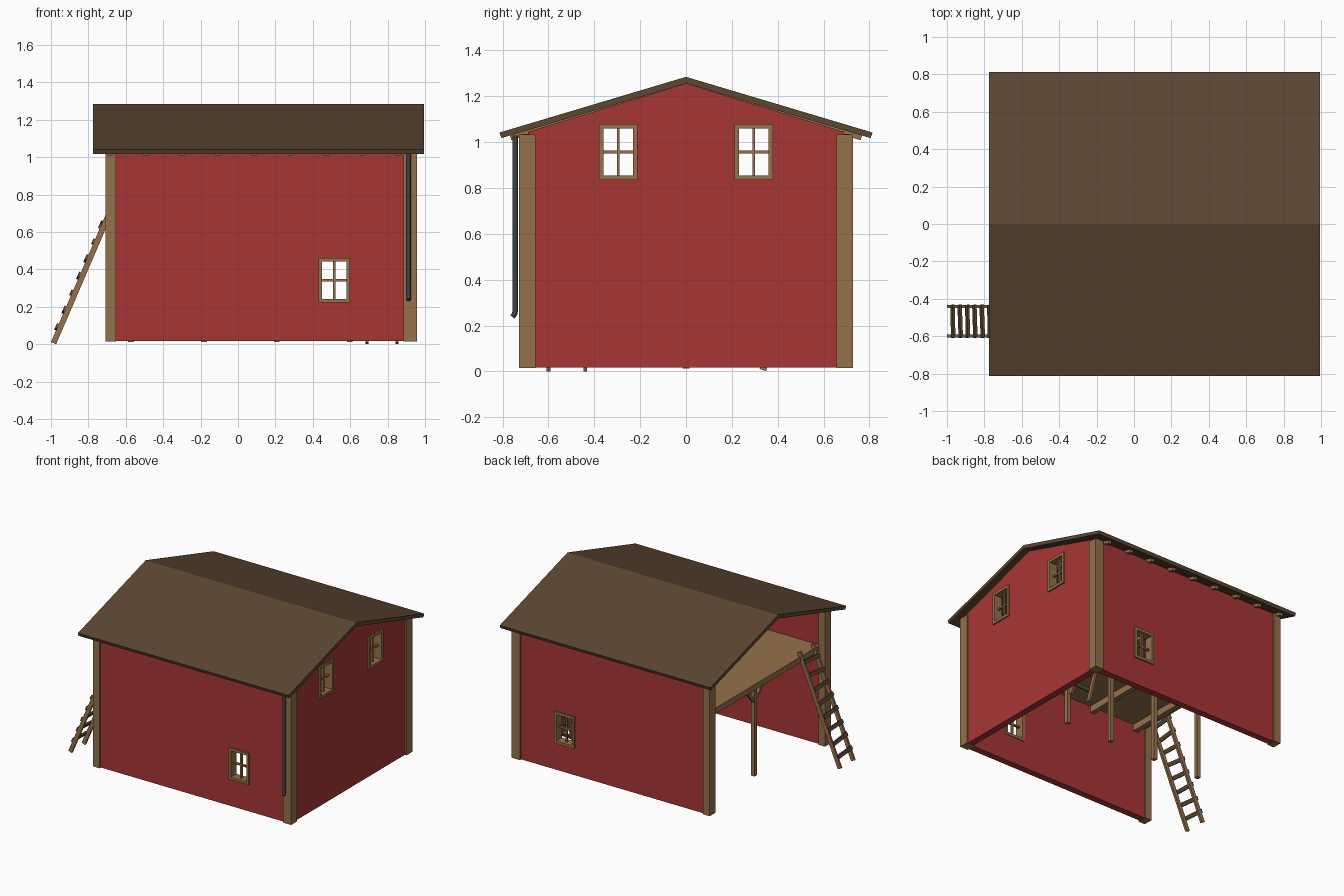
import bpy, bmesh, math, random
from mathutils import Vector, Matrix

if "Cube" in bpy.data.objects:
    bpy.data.objects.remove(bpy.data.objects["Cube"])

random.seed(4)


def material(name, rgb):
    m = bpy.data.materials.new(name)
    m.diffuse_color = (*rgb, 1)
    m.use_nodes = True
    m.node_tree.nodes["Principled BSDF"].inputs["Base Color"].default_value = m.diffuse_color
    return m


RED = material("barn red", (0.39, 0.036, 0.036))
TAN = material("light timber", (0.30, 0.165, 0.070))
BROWN = material("dark brown", (0.105, 0.063, 0.032))
GREY = material("pipe grey", (0.045, 0.052, 0.052))


def finish(name, bm, mat):
    bmesh.ops.recalc_face_normals(bm, faces=bm.faces)
    me = bpy.data.meshes.new(name)
    bm.to_mesh(me)
    bm.free()
    me.materials.append(mat)
    ob = bpy.data.objects.new(name, me)
    bpy.context.collection.objects.link(ob)
    return ob


def box(name, lo, hi, mat):
    lo, hi = Vector(lo), Vector(hi)
    bm = bmesh.new()
    bmesh.ops.create_cube(bm, size=1, matrix=Matrix.Translation((lo + hi) / 2)
                          @ Matrix.Diagonal((*(hi - lo), 1)))
    return finish(name, bm, mat)


def beam(name, p, q, width, depth, side, mat):
    """Bar from p to q; width is measured along the side direction."""
    p, q = Vector(p), Vector(q)
    z = (q - p).normalized()
    y = z.cross(Vector(side)).normalized()
    x = y.cross(z)
    rot = Matrix((x, y, z)).transposed().to_4x4()
    bm = bmesh.new()
    bmesh.ops.create_cube(bm, size=1, matrix=Matrix.Translation((p + q) / 2) @ rot
                          @ Matrix.Diagonal((width, depth, (q - p).length, 1)))
    return finish(name, bm, mat)


def extrude_x(name, profile, x0, x1, mat):
    bm = bmesh.new()
    f = bm.faces.new([bm.verts.new((x0, y, z)) for y, z in profile])
    ext = bmesh.ops.extrude_face_region(bm, geom=[f])
    bmesh.ops.translate(bm, vec=(x1 - x0, 0, 0),
                        verts=[v for v in ext["geom"] if isinstance(v, bmesh.types.BMVert)])
    return finish(name, bm, mat)


def cut(ob, lo, hi):
    cutter = box("cutter", lo, hi, ob.data.materials[0])
    m = ob.modifiers.new("opening", "BOOLEAN")
    m.operation, m.object, m.solver = "DIFFERENCE", cutter, "EXACT"
    dg = bpy.context.evaluated_depsgraph_get()
    me = bpy.data.meshes.new_from_object(ob.evaluated_get(dg))
    ob.modifiers.clear()
    ob.data = me
    bpy.data.objects.remove(cutter)


def window(name, axis, c, w0, w1, u0, u1, z0, z1):
    """Frame with cross bars; wall normal along axis, c to w range is depth."""
    def part(suffix, a, b, lo, hi, d0, d1):
        if axis == "x":
            box(name + suffix, (d0, a, lo), (d1, b, hi), TAN)
        else:
            box(name + suffix, (a, d0, lo), (b, d1, hi), TAN)
    t = 0.02
    part("_left_jamb", u0, u0 + t, z0, z1, w0, w1)
    part("_right_jamb", u1 - t, u1, z0, z1, w0, w1)
    part("_sill", u0 + t, u1 - t, z0, z0 + t, w0, w1)
    part("_head", u0 + t, u1 - t, z1 - t, z1, w0, w1)
    um, zm = (u0 + u1) / 2, (z0 + z1) / 2
    part("_vertical_bar", um - .006, um + .006, z0 + t, z1 - t, c - .008, c + .008)
    part("_cross_bar", u0 + t, u1 - t, zm - .006, zm + .006, c - .008, c + .008)


# Roof, one bent slab
SLOPE = 0.298
extrude_x("roof", [(-.805, 1.018), (0, 1.256), (.805, 1.018),
                   (.814, 1.042), (0, 1.285), (-.814, 1.042)], -.775, .995, BROWN)

# Walls with window openings, left end open
for s, side in ((-1, "front"), (1, "back")):
    ys = sorted((s * .665, s * .716))
    wall = box(side + "_wall", (-.68, ys[0], .017), (.92, ys[1], 1.036), RED)
    cut(wall, (.44, ys[0] - .1, .235), (.59, ys[1] + .1, .45))
    ws = sorted((s * .66, s * .728))
    window(side + "_window", "y", s * .695, ws[0], ws[1], .43, .60, .222, .462)
gable = extrude_x("right_gable_wall", [(-.69, .017), (.69, .017), (.69, 1.045),
                                       (0, 1.256), (-.69, 1.045)], .894, .944, RED)
for s, side in ((-1, "front"), (1, "back")):
    a, b = sorted((s * .225, s * .365))
    cut(gable, (.8, a, .85), (1.1, b, 1.065))
    a, b = sorted((s * .212, s * .380))
    window("gable_window_" + side, "x", .92, .888, .955, a, b, .835, 1.08)

# Corner posts
for x0, x1 in ((-.708, -.652), (.886, .956)):
    for s in (-1, 1):
        y0, y1 = sorted((s * .656, s * .728))
        box("corner_post", (x0, y0, .015), (x1, y1, 1.034), TAN)

# Rafters with tails showing under the eaves
for i in range(9):
    x = -.685 + .193 * i
    for s in (-1, 1):
        beam("rafter", (x, 0, 1.245), (x, s * .765, 1.245 - .2955 * .765),
             .026, .022, (1, 0, 0), TAN)

# Loft floor with ladder hatch
floor = box("loft_floor", (-.66, -.668, .725), (.90, .668, .77), TAN)
cut(floor, (.65, .40, .6), (.88, .64, .9))

# Loft posts, cross beams and braces
for i in range(4):
    x = -.572 + .39 * i
    box("loft_post", (x - .015, -.015, .012), (x + .015, .015, .68), TAN)
    box("loft_beam", (x - .018, -.668, .675), (x + .018, .668, .725), TAN)
    for s in (-1, 1):
        beam("loft_brace", (x, s * .01, .58), (x, s * .10, .685), .02, .02, (1, 0, 0), TAN)


# Ladders: two rails and crooked plank rungs
def ladder(name, foot, top, across, half):
    foot, top, a = Vector(foot), Vector(top), Vector(across)
    out = (top - foot).normalized().cross(a)
    if out.z < 0:
        out = -out
    for s in (-1, 1):
        beam(name + "_rail", foot + a * s * half, top + a * s * half, .016, .03, a, TAN)
    for i in range(8):
        c = foot.lerp(top, .10 + .115 * i) + out * .018
        tilt = (top - foot).normalized() * random.uniform(-.010, .010)
        w = a * (half + .008)
        beam(name + "_rung", c - w - tilt, c + w + tilt, .028, .014, top - foot, BROWN)


ladder("outer_ladder", (-.986, -.52, .006), (-.645, -.52, .80), (0, 1, 0), .08)
ladder("inner_ladder", (.77, .335, .006), (.77, .62, .80), (1, 0, 0), .08)

# Drainpipe with a kicked-out foot
curve = bpy.data.curves.new("drainpipe_path", "CURVE")
curve.dimensions = "3D"
curve.bevel_depth = .012
curve.bevel_resolution = 2
curve.use_fill_caps = True
sp = curve.splines.new("POLY")
pts = [(.912, -.745, 1.03), (.912, -.745, .265), (.912, -.748, .25), (.912, -.758, .238)]
sp.points.add(len(pts) - 1)
for p, co in zip(sp.points, pts):
    p.co = (*co, 1)
tmp = bpy.data.objects.new("drainpipe_path", curve)
bpy.context.collection.objects.link(tmp)
me = bpy.data.meshes.new_from_object(
    tmp.evaluated_get(bpy.context.evaluated_depsgraph_get()))
bpy.data.objects.remove(tmp)
me.materials.clear()
me.materials.append(GREY)
pipe = bpy.data.objects.new("drainpipe", me)
bpy.context.collection.objects.link(pipe)
